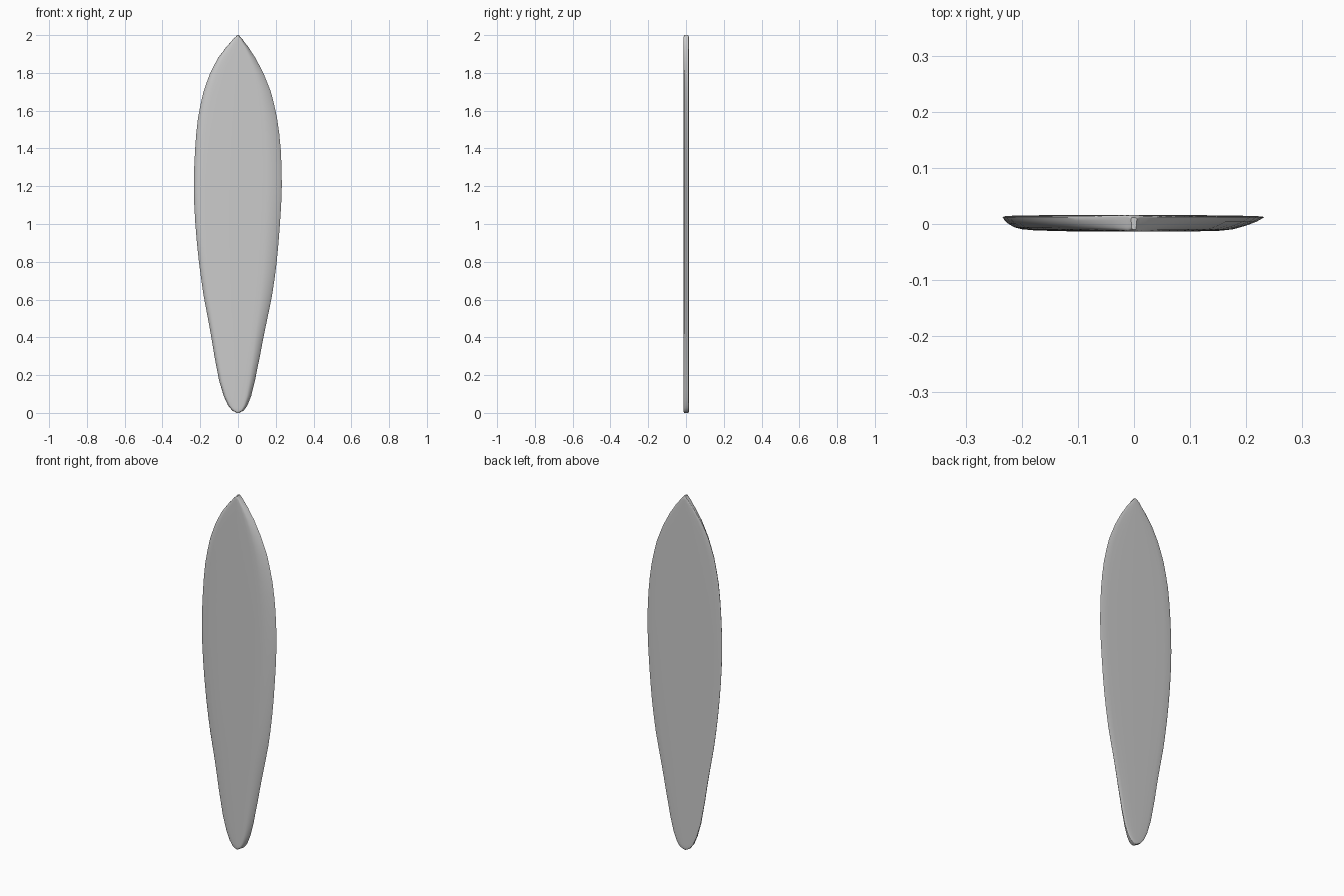
import bpy, bmesh, math

if "Cube" in bpy.data.objects:
    bpy.data.objects.remove(bpy.data.objects["Cube"])

# outline stations: height, left half-width, right half-width
OUTLINE = [(0.0, .006, .006), (.012, .03, .03), (.04, .053, .05), (.09, .076, .07), (.17, .1, .09),
           (.3, .125, .116), (.45, .15, .145), (.62, .182, .18), (.8, .207, .205),
           (1.0, .226, .222), (1.2, .234, .232), (1.4, .227, .226), (1.56, .212, .207),
           (1.7, .183, .174), (1.8, .147, .134), (1.88, .105, .092), (1.94, .06, .053),
           (1.98, .025, .022), (2.0, .005, .005)]
# cross-section: fraction of half-width, depth (round left rail, bevelled right rail)
SECTION = [(-.96, .0145), (-.99, .0135), (-1, .012), (-.985, .006), (-.955, 0), (-.91, -.006),
           (-.85, -.0095), (-.75, -.0115), (-.5, -.013), (0, -.0135), (.5, -.013), (.66, -.012),
           (.76, -.0095), (.86, -.003), (.94, .004), (.99, .0105), (1, .0125), (.97, .0137),
           (.8, .015), (.4, .016), (0, .016), (-.4, .016), (-.8, .0155)]


def catmull(a, b, c, d, t):
    return .5 * (2*b + (c - a)*t + (2*a - 5*b + 4*c - d)*t*t + (3*b - a - 3*c + d)*t**3)


# smooth the outline between stations
rows = []
n = len(OUTLINE)
for i in range(n - 1):
    p = [OUTLINE[min(max(i + k, 0), n - 1)] for k in (-1, 0, 1, 2)]
    for s in range(2):
        t = s / 2
        a = OUTLINE[i]
        b = OUTLINE[i + 1]
        z = a[0] + (b[0] - a[0]) * t
        rows.append((z, catmull(*[q[1] for q in p], t), catmull(*[q[2] for q in p], t)))
rows.append(OUTLINE[-1])

# board: loft the section along the outline, blunt rounded tips
bm = bmesh.new()
rings = []
for z, left, right in rows:
    end = min(z, 2 - z)
    f = .72 + .28 * math.sqrt(max(0, 1 - (1 - min(end / .015, 1)) ** 2))
    rings.append([bm.verts.new((u * (left if u < 0 else right), y * f, z)) for u, y in SECTION])
m = len(SECTION)
for a, b in zip(rings, rings[1:]):
    for j in range(m):
        k = (j + 1) % m
        bm.faces.new((a[j], a[k], b[k], b[j]))
bm.faces.new(rings[0])
bm.faces.new(rings[-1])
bmesh.ops.recalc_face_normals(bm, faces=bm.faces)
mesh = bpy.data.meshes.new("surfboard")
bm.to_mesh(mesh)
bm.free()
board = bpy.data.objects.new("surfboard", mesh)
bpy.context.collection.objects.link(board)
bpy.context.view_layer.objects.active = board
board.select_set(True)
bpy.ops.object.shade_smooth_by_angle(angle=math.radians(40))
